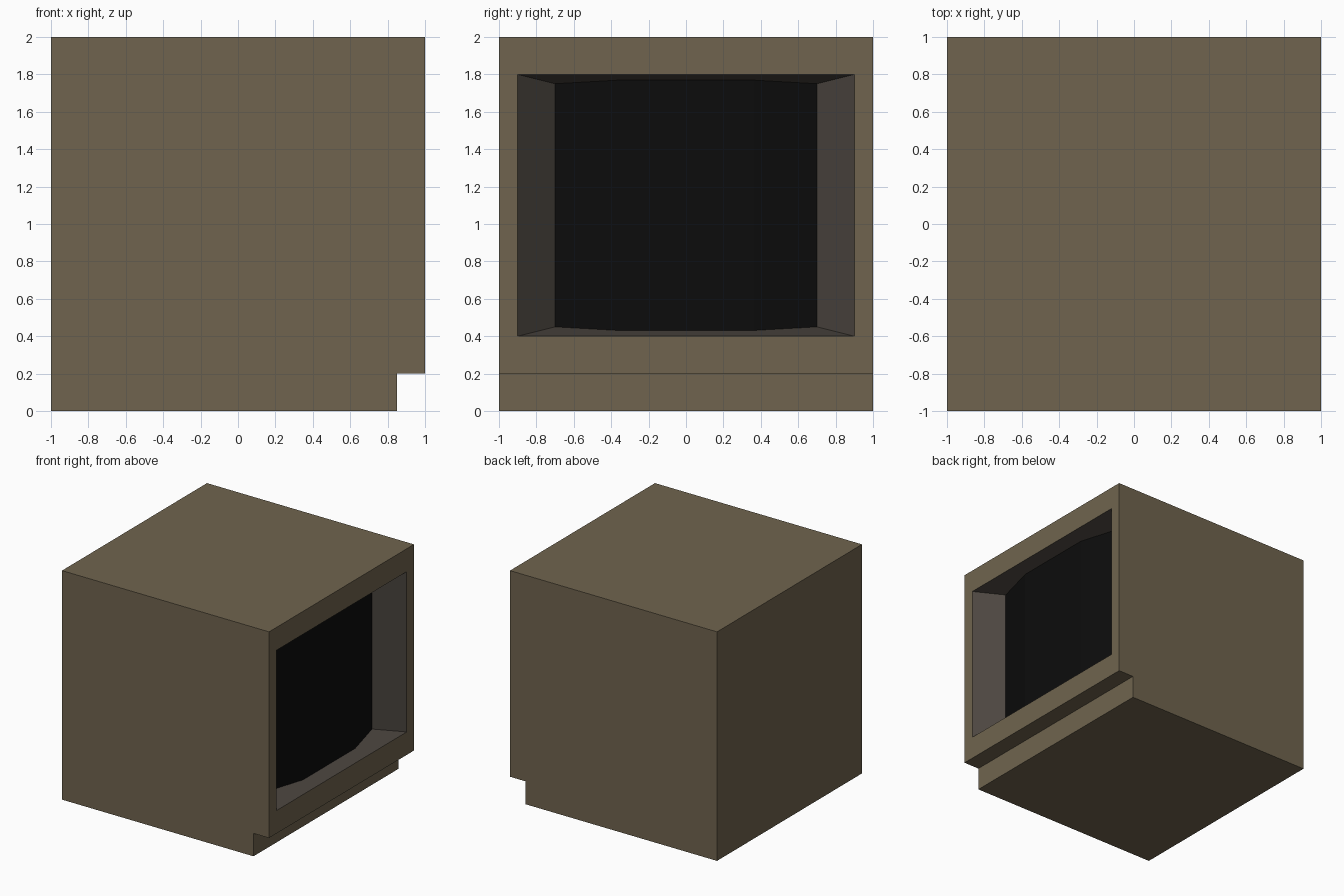
import bpy, bmesh

if "Cube" in bpy.data.objects:
    bpy.data.objects.remove(bpy.data.objects["Cube"])


def material(name, rgb):
    m = bpy.data.materials.new(name)
    m.diffuse_color = (*rgb, 1)
    m.use_nodes = True
    m.node_tree.nodes["Principled BSDF"].inputs["Base Color"].default_value = m.diffuse_color
    return m


def make_object(name, bm, mats):
    me = bpy.data.meshes.new(name)
    bm.to_mesh(me)
    bm.free()
    ob = bpy.data.objects.new(name, me)
    bpy.context.collection.objects.link(ob)
    for m in mats:
        me.materials.append(m)
    return ob


casing_mat = material("casing brown", (0.160, 0.127, 0.077))
bezel_mat = material("bezel dark grey", (0.072, 0.061, 0.051))
screen_mat = material("screen black", (0.0037, 0.0037, 0.0037))

DEPTH = 0.195             # depth of the recess behind the front face
MID_Z = 1.1               # centre height of the opening

# Casing: side profile with a toe notch, extruded across y
bm = bmesh.new()
profile = [(-1, 0), (0.85, 0), (0.85, 0.2), (1, 0.2), (1, 2), (-1, 2)]
side = bm.faces.new([bm.verts.new((x, -1, z)) for x, z in profile])
ext = bmesh.ops.extrude_face_region(bm, geom=[side])
for v in [g for g in ext["geom"] if isinstance(g, bmesh.types.BMVert)]:
    v.co.y = 1
bmesh.ops.recalc_face_normals(bm, faces=bm.faces)

# Recessed bezel: inset the display side twice and fit each ring
front = next(f for f in bm.faces if f.calc_center_median().x > 0.99)
for step, (x, half_y, half_z) in enumerate([(1, 0.9, 0.7), (1 - DEPTH, 0.7, 0.65)]):
    ring = bmesh.ops.inset_region(bm, faces=[front], thickness=0.05)["faces"]
    for f in ring:
        f.material_index = step
    mid = front.calc_center_median().z
    for v in front.verts:
        v.co = (x, half_y if v.co.y > 0 else -half_y,
                MID_Z + (half_z if v.co.z > mid else -half_z))
bmesh.ops.delete(bm, geom=[front], context="FACES_ONLY")
make_object("casing", bm, [casing_mat, bezel_mat])

# Screen: faceted bulging panel whose ends rest on the sloping bezel
bm = bmesh.new()
columns = []
for y, d in [(-0.7, DEPTH), (-0.36, 0.12), (0.36, 0.12), (0.7, DEPTH)]:
    half = 0.7 - 0.05 * d / DEPTH
    columns.append([bm.verts.new((1 - d, y, MID_Z + s * half)) for s in (-1, 1)])
for a, b in zip(columns, columns[1:]):
    bm.faces.new((a[0], b[0], b[1], a[1]))
make_object("screen", bm, [screen_mat])
